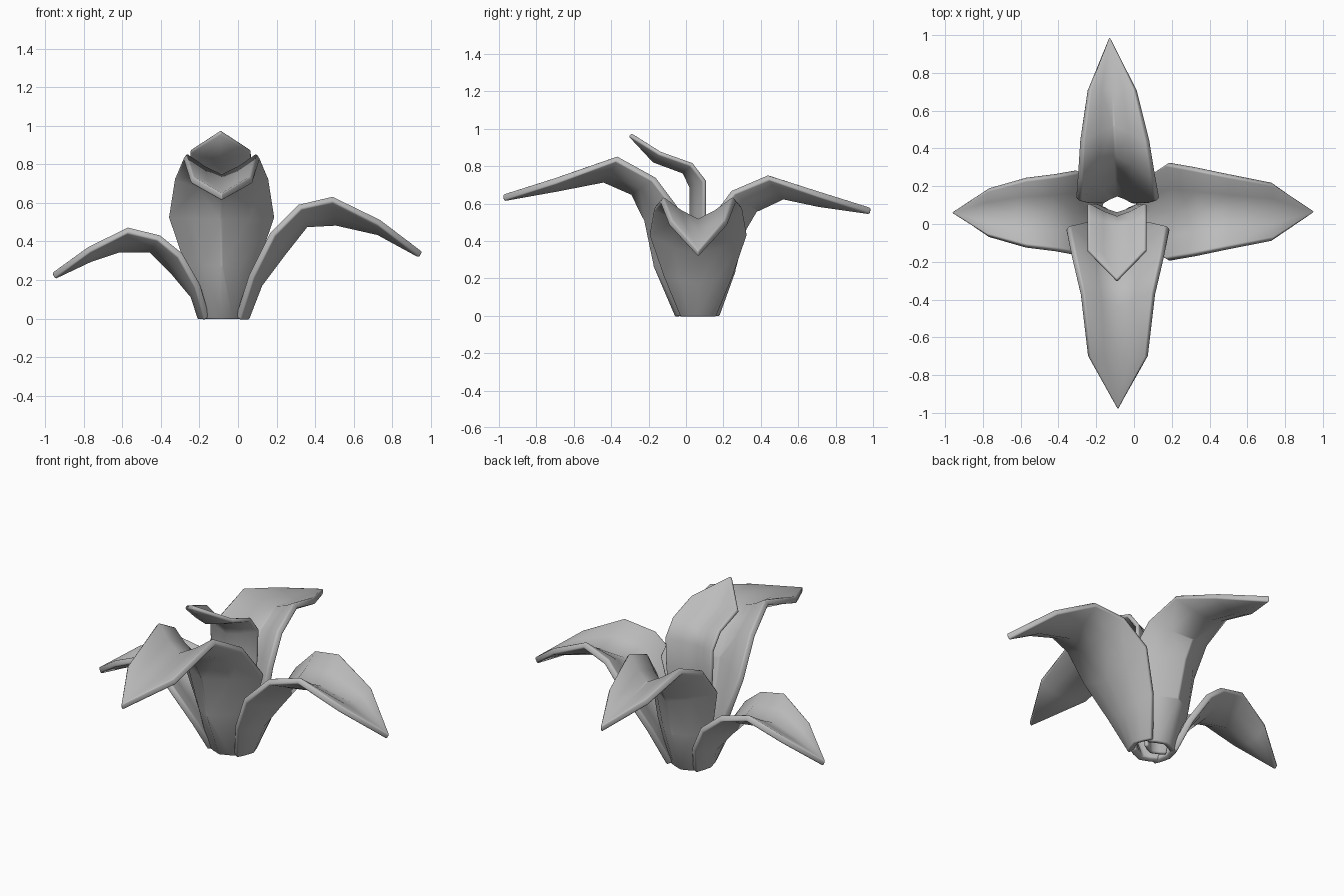
import bpy
import bmesh
from mathutils import Vector

cube = bpy.data.objects.get("Cube")
if cube:
    bpy.data.objects.remove(cube, do_unlink=True)

grey = bpy.data.materials.new("leaf_grey")
grey.use_nodes = True
COLOUR = (0.5, 0.5, 0.5, 1)
grey.diffuse_color = COLOUR
grey.node_tree.nodes["Principled BSDF"].inputs["Base Color"].default_value = COLOUR

# Cross-section columns: sideways position, share of the midrib offset
COLUMNS = ((-1, 0), (-0.5, 0.6), (0, 1), (0.5, 0.6), (1, 0))


def leaf(name, outward, side, centre, rows, lean=0.0, thickness=0.036):
    """Folded leaf; each row is half width, rim reach, rim height, midrib reach, midrib height."""
    outward, side = Vector(outward), Vector(side)
    bm = bmesh.new()
    grid = []
    for half, rim_r, rim_z, mid_r, mid_z in rows:
        ring = []
        for across, share in COLUMNS:
            reach = rim_r + (mid_r - rim_r) * share
            height = rim_z + (mid_z - rim_z) * share
            p = outward * reach + side * (centre + lean * max(reach, 0) + across * half)
            p.z = height
            ring.append(bm.verts.new(p))
        grid.append(ring)
    for low, high in zip(grid, grid[1:]):
        for i in range(len(COLUMNS) - 1):
            bm.faces.new((low[i], low[i + 1], high[i + 1], high[i]))
    bmesh.ops.remove_doubles(bm, verts=bm.verts, dist=0.0005)
    bmesh.ops.recalc_face_normals(bm, faces=bm.faces)
    for f in bm.faces:
        f.smooth = True
    mesh = bpy.data.meshes.new(name)
    bm.to_mesh(mesh)
    bm.free()
    mesh.materials.append(grey)
    obj = bpy.data.objects.new(name, mesh)
    bpy.context.collection.objects.link(obj)
    solid = obj.modifiers.new("thickness", "SOLIDIFY")
    solid.thickness = thickness
    solid.offset = 0
    soft = obj.modifiers.new("soft_rim", "BEVEL")
    soft.width = 0.009
    soft.segments = 2
    soft.limit_method = "ANGLE"
    soft.angle_limit = 1.0
    return obj


X, Y = (1, 0, 0), (0, 1, 0)

# Four drooping outer leaves
leaf("front_leaf", (0, -1, 0), X, -0.085, [
    (.09, .0, 0, .04, 0), (.18, .0, .28, .16, .28), (.265, .02, .53, .21, .52),
    (.235, .17, .73, .28, .66), (.19, .37, .84, .44, .73),
    (.155, .70, .72, .70, .68), (0, .98, .63, .98, .63)])
leaf("left_leaf", X, Y, 0.065, [
    (.09, .0, 0, .04, 0), (.18, .07, .22, .11, .18), (.255, .18, .44, .23, .34),
    (.23, .32, .58, .35, .49), (.195, .49, .62, .51, .5),
    (.15, .73, .5, .73, .45), (0, .95, .33, .95, .33)])
leaf("right_leaf", (-1, 0, 0), Y, 0.06, [
    (.09, .16, 0, .19, 0), (.17, .21, .17, .23, .12), (.22, .3, .33, .33, .24),
    (.2, .41, .42, .45, .36), (.18, .57, .46, .62, .36),
    (.125, .77, .36, .77, .31), (0, .96, .22, .96, .22)])
leaf("back_leaf", Y, X, -0.08, [
    (.09, .12, 0, .16, 0), (.17, .12, .25, .25, .25), (.21, .13, .5, .31, .47),
    (.195, .25, .66, .37, .57), (.175, .44, .74, .52, .64),
    (.125, .71, .65, .71, .6), (0, .99, .56, .99, .56)], lean=-0.05)

# Small upright inner leaf, tip bent to the front
leaf("inner_leaf", (0, -1, 0), X, -0.09, [
    (.07, -.08, 0, -.04, 0), (.12, -.1, .3, -.05, .3), (.15, -.1, .55, -.03, .55),
    (.155, -.1, .72, -.03, .69), (.155, -.03, .81, .01, .77),
    (.155, .14, .87, .17, .83), (0, .3, .97, .3, .97)], thickness=0.024)
